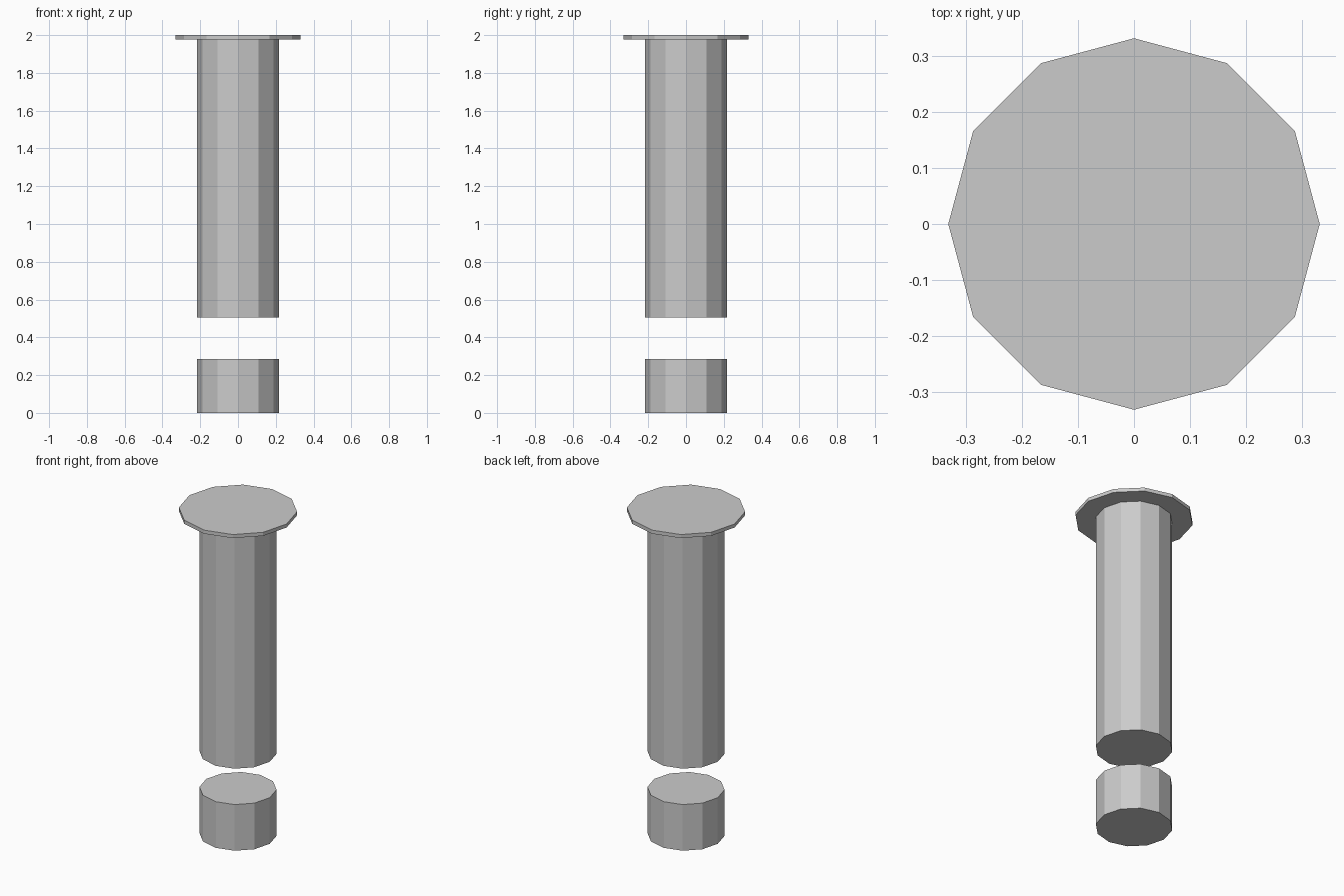
import bpy

if "Cube" in bpy.data.objects:
    bpy.data.objects.remove(bpy.data.objects["Cube"])


def cylinder(name, radius, z0, z1):
    """Flat-shaded 12-sided cylinder between two heights."""
    bpy.ops.mesh.primitive_cylinder_add(
        vertices=12, radius=radius, depth=z1 - z0, location=(0, 0, (z0 + z1) / 2))
    obj = bpy.context.object
    obj.name = name
    return obj


# Short base drum, floating post above it, and the thin wide cap on top
cylinder("base_drum", 0.216, 0.0, 0.284)
cylinder("upper_post", 0.216, 0.505, 1.978)
cylinder("top_cap", 0.331, 1.978, 2.0)
